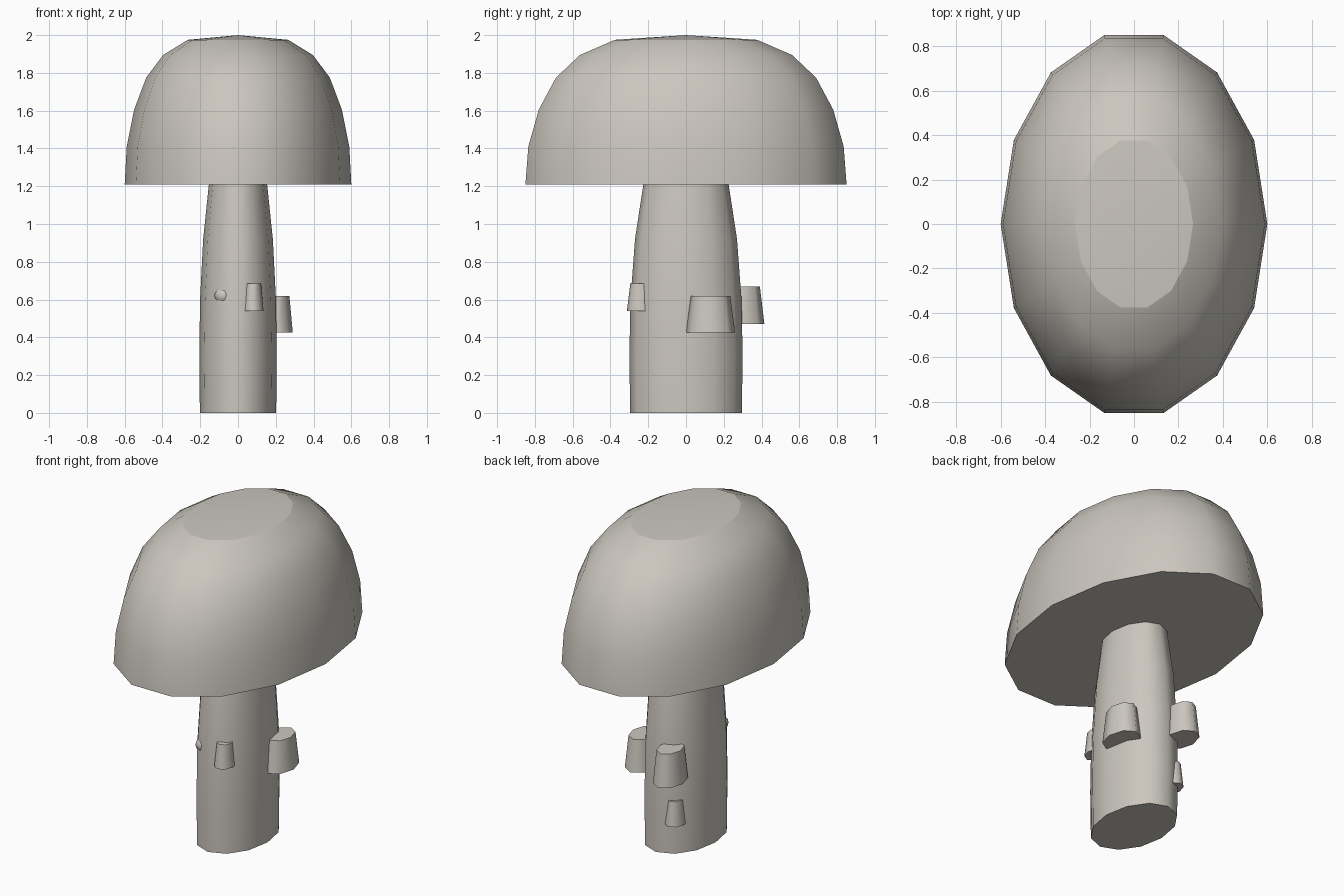
import bpy, bmesh, math

if "Cube" in bpy.data.objects:
    bpy.data.objects.remove(bpy.data.objects["Cube"])

clay = bpy.data.materials.new("warm_grey")
clay.diffuse_color = (0.60, 0.57, 0.52, 1.0)
clay.use_nodes = True
clay.node_tree.nodes["Principled BSDF"].inputs["Base Color"].default_value = clay.diffuse_color


def lathe(name, center, rx, ry, sides, profile, sharp_rings=()):
    """Elliptical turned solid; profile is a list of (scale, z), scale 0 closes to a point."""
    bm = bmesh.new()
    rings = []
    for s, z in profile:
        if s == 0:
            rings.append([bm.verts.new((center[0], center[1], z))])
            continue
        ring = []
        for k in range(sides):
            a = 2 * math.pi * k / sides
            ring.append(bm.verts.new((center[0] + rx * s * math.cos(a),
                                      center[1] + ry * s * math.sin(a), z)))
        rings.append(ring)
    for low, high in zip(rings, rings[1:]):
        for k in range(sides):
            n = (k + 1) % sides
            if len(high) == 1:
                bm.faces.new((low[k], low[n], high[0]))
            else:
                bm.faces.new((low[k], low[n], high[n], high[k]))
    for f in bm.faces:
        f.smooth = True
    # flat end caps
    bm.faces.new(rings[0][::-1])
    if len(rings[-1]) > 1:
        bm.faces.new(rings[-1])
    # crisp rims
    for i in {0, *sharp_rings}:
        ring = rings[i]
        for k in range(sides):
            bm.edges.get((ring[k], ring[(k + 1) % sides])).smooth = False
    bm.normal_update()
    mesh = bpy.data.meshes.new(name)
    bm.to_mesh(mesh)
    bm.free()
    mesh.materials.append(clay)
    obj = bpy.data.objects.new(name, mesh)
    bpy.context.collection.objects.link(obj)
    return obj


# Domed cap with a shallow faceted crown
lathe("cap", (0, 0), 0.60, 0.872, 14,
      [(1, 1.21), (0.982, 1.41), (0.917, 1.605), (0.81, 1.775),
       (0.66, 1.895), (0.443, 1.975), (0, 2.0)], sharp_rings=(5,))

# Tapered stem
lathe("stem", (0, 0), 0.205, 0.30, 12,
      [(0.985, 0), (1.0, 0.30), (0.98, 0.60), (0.90, 0.92), (0.75, 1.215)],
      sharp_rings=(4,))

# Tapered stubs growing from the stem: centre, radii, bottom, top, top scale
stubs = {
    "front_stub": ((0.08, -0.238), 0.055, 0.075, 0.54, 0.685, 0.76),
    "right_stub": ((0.20, 0.13), 0.09, 0.13, 0.425, 0.62, 0.80),
    "back_stub": ((-0.10, 0.295), 0.085, 0.12, 0.47, 0.67, 0.80),
    "low_back_stub": ((-0.09, 0.225), 0.055, 0.075, 0.18, 0.33, 0.76),
}
for name, (c, rx, ry, z0, z1, top) in stubs.items():
    lathe(name, c, rx, ry, 8, [(1, z0), (top, z1)], sharp_rings=(1,))

# Faint bump on the front of the stem
lathe("front_bump", (-0.075, -0.222), 0.05, 0.052, 8,
      [(0.4, 0.57), (0.9, 0.60), (1, 0.62), (0.9, 0.64), (0.4, 0.67)], sharp_rings=(4,))
